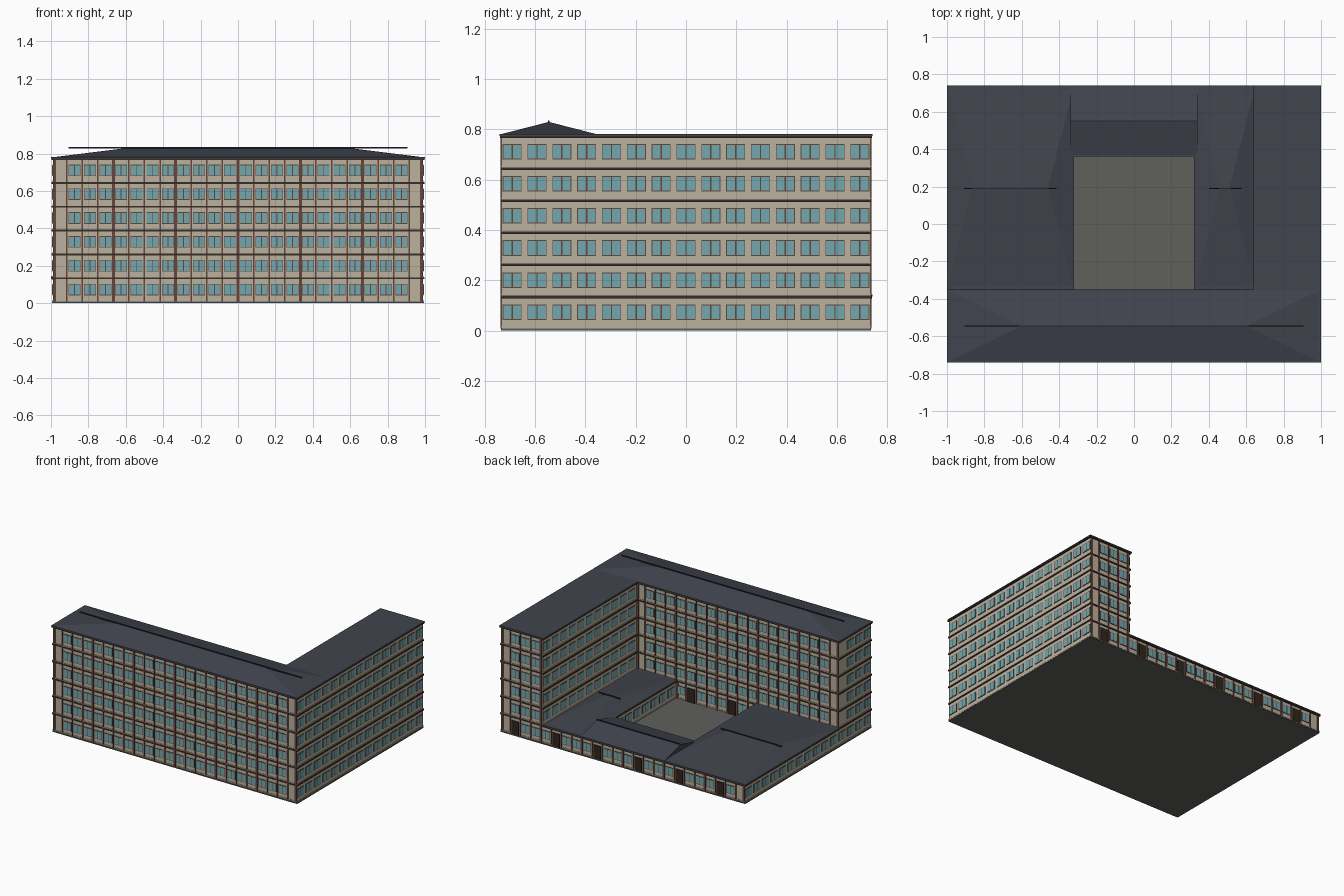
import bpy, bmesh
from mathutils import Matrix, Vector

if "Cube" in bpy.data.objects:
    bpy.data.objects.remove(bpy.data.objects["Cube"])


def material(name, rgb):
    m = bpy.data.materials.new(name)
    m.diffuse_color = (*rgb, 1)
    m.use_nodes = True
    m.node_tree.nodes["Principled BSDF"].inputs["Base Color"].default_value = m.diffuse_color
    return m


WALL = material("beige wall", (0.50, 0.44, 0.34))
GLASS = material("teal glass", (0.17, 0.39, 0.43))
FRAME = material("brown frame", (0.13, 0.06, 0.04))
TRIM = material("dark brown trim", (0.04, 0.025, 0.022))
ROOF = material("slate roof", (0.052, 0.058, 0.075))
CAP = material("ridge cap black", (0.018, 0.02, 0.024))
STONE = material("stone paving", (0.115, 0.117, 0.108))
DOOR = material("door brown", (0.03, 0.018, 0.012))

parts = {}


def part(name, mat):
    if name not in parts:
        parts[name] = (bmesh.new(), mat)
    return parts[name][0]


def box(name, mat, x0, x1, y0, y1, z0, z1):
    size = Vector((abs(x1 - x0), abs(y1 - y0), z1 - z0))
    mid = Vector((x0 + x1, y0 + y1, z0 + z1)) / 2
    bmesh.ops.create_cube(part(name, mat), size=1,
                          matrix=Matrix.Translation(mid) @ Matrix.Diagonal((*size, 1)))


def hip_roof(name, x0, x1, y0, y1, z0, z1, inset):
    bm = part(name, ROOF)
    ym = (y0 + y1) / 2
    v = [bm.verts.new(p) for p in (
        (x0, y0, z0), (x1, y0, z0), (x1, y1, z0), (x0, y1, z0),
        (x0 + inset, ym, z1), (x1 - inset, ym, z1))]
    for f in ((3, 2, 1, 0), (0, 1, 5, 4), (1, 2, 5), (2, 3, 4, 5), (3, 0, 4)):
        bm.faces.new([v[i] for i in f])


H = 0.1275          # storey height
Z0 = 0.008          # top of base slab


def facade(axis, plane, sign, lo, hi, floors, doors=False):
    """Windows, posts and doors on a wall; axis is the direction along the wall."""
    def plate(name, mat, a0, a1, z0, z1, depth):
        d0, d1 = plane - sign * 0.002, plane + sign * depth
        if axis == 'x':
            box(name, mat, a0, a1, d0, d1, z0, z1)
        else:
            box(name, mat, d0, d1, a0, a1, z0, z1)

    start, count, pitch, w = (-1, 24, 1 / 12, 0.064) if axis == 'x' else (-0.74, 15, 1.48 / 15, 0.075)
    for i in range(count):
        c = start + (i + 0.5) * pitch
        if c - w / 2 < lo or c + w / 2 > hi:
            continue
        for k in floors:
            z = Z0 + k * H
            if doors and k == 0 and i % 4 == 2:
                plate("doors", DOOR, c - 0.03, c + 0.03, z, z + 0.1, 0.006)
                continue
            plate("window_frames", FRAME, c - w / 2, c + w / 2, z + 0.034, z + 0.096, 0.003)
            for s in (-1, 1):
                m = c + s * w * 0.25
                plate("window_panes", GLASS, m - w * 0.215, m + w * 0.215,
                      z + 0.038, z + 0.092, 0.004)
    # vertical posts, heavier every fourth bay
    if axis == 'x':
        za, zb = Z0 + floors[0] * H, Z0 + (floors[-1] + 1) * H - 0.005
        for i in range(count + 1):
            c = start + i * pitch
            if lo - 0.02 < c < hi + 0.02:
                r = 0.008 if i % 4 == 0 else 0.004
                c = min(max(c, lo + r), hi - r)
                plate("facade_posts", FRAME, c - r, c + r, za, zb, 0.006)


# base slab, also the courtyard floor
box("base_slab", STONE, -0.995, 0.995, -0.735, 0.735, 0, Z0)

# wall masses: (name, x0, x1, y0, y1, storeys)
blocks = [
    ("front_wing", -0.99, 0.99, -0.73, -0.36, 6),
    ("right_wing", 0.65, 0.99, -0.36, 0.73, 6),
    ("left_low_block", -0.99, -0.33, -0.36, 0.73, 1),
    ("right_low_block", 0.33, 0.65, -0.36, 0.73, 1),
    ("back_low_block", -0.33, 0.33, 0.37, 0.73, 1),
]
for name, x0, x1, y0, y1, n in blocks:
    top = Z0 + n * H
    box(name, WALL, x0, x1, y0, y1, Z0, top)
    # storey belts with a pale ledge, then the eaves
    for k in range(n):
        z = Z0 + k * H
        if k:
            box("storey_belts", TRIM, x0 - 0.006, x1 + 0.006, y0 - 0.006, y1 + 0.006, z - 0.007, z + 0.003)
        box("wall_ledges", WALL, x0 - 0.003, x1 + 0.003, y0 - 0.003, y1 + 0.003, z + 0.003, z + 0.01)
    box("eaves", TRIM, x0 - 0.008, x1 + 0.008, y0 - 0.008, y1 + 0.008, top - 0.008, top)
    box("roof_slabs", ROOF, x0 - 0.01, x1 + 0.01, y0 - 0.01, y1 + 0.01, top, top + 0.008)

# facades
ALL, UP, GROUND = range(6), range(1, 6), range(1)
facade('x', -0.73, -1, -0.99, 0.99, ALL)                    # front
facade('y', 0.99, 1, -0.73, 0.73, ALL)                      # right
facade('y', -0.99, -1, -0.73, 0.73, GROUND)                 # left, ground storey
facade('y', -0.99, -1, -0.73, -0.36, UP)                    # left end of front wing
facade('x', 0.73, 1, -0.99, 0.99, GROUND, doors=True)       # back, ground storey
facade('x', 0.73, 1, 0.65, 0.99, UP)                        # back end of right wing
facade('x', -0.36, 1, -0.99, 0.65, UP)                      # front wing, inner side
facade('y', 0.65, -1, -0.36, 0.73, UP)                      # right wing, inner side
facade('x', -0.36, 1, -0.33, 0.33, GROUND, doors=True)      # courtyard walls
facade('x', 0.37, -1, -0.33, 0.33, GROUND)
facade('y', -0.33, 1, -0.36, 0.37, GROUND)
facade('y', 0.33, -1, -0.36, 0.37, GROUND)

# pitched roofs and ridge caps
HIGH, LOW = Z0 + 6 * H + 0.006, Z0 + H + 0.006
hip_roof("front_roof", -1, 1, -0.74, -0.35, HIGH, HIGH + 0.05, 0.4)
hip_roof("left_low_roof", -1, -0.32, -0.35, 0.74, LOW, LOW + 0.05, 0.14)
hip_roof("right_low_roof", 0.32, 0.65, -0.35, 0.74, LOW, LOW + 0.05, 0.14)
hip_roof("back_low_roof", -0.34, 0.34, 0.36, 0.74, LOW, LOW + 0.05, 0)
for x0, x1, y, z in ((-0.905, 0.905, -0.545, HIGH), (-0.91, -0.415, 0.19, LOW),
                     (0.40, 0.575, 0.19, LOW), (-0.34, 0.34, 0.55, LOW)):
    box("ridge_caps", CAP, x0, x1, y - 0.003, y + 0.003, z + 0.047, z + 0.056)

# turn the collected meshes into objects
for name, (bm, mat) in parts.items():
    bmesh.ops.recalc_face_normals(bm, faces=bm.faces)
    me = bpy.data.meshes.new(name)
    bm.to_mesh(me)
    bm.free()
    me.materials.append(mat)
    bpy.context.collection.objects.link(bpy.data.objects.new(name, me))
